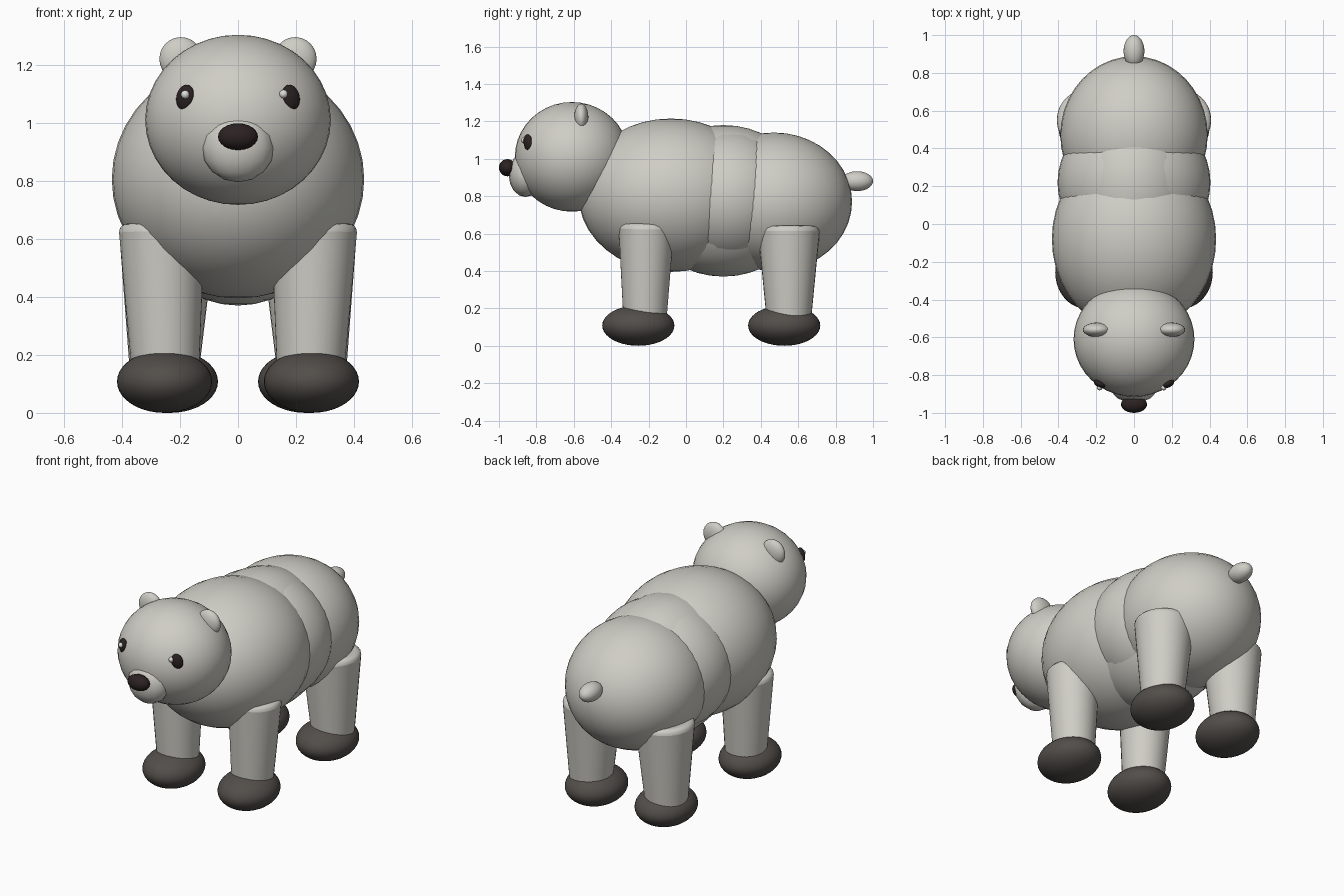
import bpy
import math
from mathutils import Vector

cube = bpy.data.objects.get("Cube")
if cube:
    bpy.data.objects.remove(cube, do_unlink=True)


def material(name, rgb):
    m = bpy.data.materials.new(name)
    m.use_nodes = True
    color = (*rgb, 1)
    m.diffuse_color = color
    m.node_tree.nodes["Principled BSDF"].inputs["Base Color"].default_value = color
    return m


FUR = material("pale_grey_fur", (0.62, 0.61, 0.56))
PAW = material("dark_grey_paw", (0.085, 0.076, 0.068))
DARK = material("near_black", (0.025, 0.016, 0.016))
GLINT = material("eye_glint", (0.72, 0.72, 0.68))


def finish(name, mat):
    ob = bpy.context.object
    ob.name = name
    ob.data.materials.append(mat)
    bpy.ops.object.shade_smooth_by_angle(angle=math.radians(50))
    return ob


def ellipsoid(name, mat, center, radii, rot=(0, 0, 0), segments=40):
    bpy.ops.mesh.primitive_uv_sphere_add(segments=segments, ring_count=segments // 2,
                                         location=center, rotation=rot)
    bpy.context.object.scale = radii
    return finish(name, mat)


def leg(name, bottom, top, r_bottom, r_top):
    # Tapered column with a softened upper rim
    bottom, top = Vector(bottom), Vector(top)
    axis = top - bottom
    bpy.ops.mesh.primitive_cone_add(vertices=32, radius1=r_bottom, radius2=r_top,
                                    depth=axis.length, location=(bottom + top) / 2,
                                    rotation=axis.to_track_quat('Z', 'Y').to_euler())
    ob = finish(name, FUR)
    bevel = ob.modifiers.new("soft_rim", 'BEVEL')
    bevel.width = 0.03
    bevel.segments = 3
    bevel.limit_method = 'ANGLE'
    return ob


# Body: overlapping rounded masses
ellipsoid("chest", FUR, (0, -0.08, 0.805), (0.435, 0.495, 0.41))
ellipsoid("belly", FUR, (0, 0.2, 0.775), (0.36, 0.45, 0.405))
ellipsoid("waist", FUR, (0, 0.22, 0.79), (0.405, 0.385, 0.375))
ellipsoid("rump", FUR, (0, 0.47, 0.77), (0.39, 0.418, 0.37))
ellipsoid("tail", FUR, (0, 0.915, 0.88), (0.055, 0.085, 0.053))

# Head
ellipsoid("head", FUR, (0, -0.61, 1.01), (0.32, 0.305, 0.293))
ellipsoid("muzzle", FUR, (0, -0.858, 0.915), (0.125, 0.09, 0.12), segments=16)
ellipsoid("nose", DARK, (0, -0.955, 0.952), (0.069, 0.045, 0.046), segments=24)

# Paired parts
for side, s in (("left", 1), ("right", -1)):
    ellipsoid(f"{side}_ear", FUR, (s * 0.197, -0.56, 1.22), (0.074, 0.038, 0.075), segments=24)
    ellipsoid(f"{side}_eye", DARK, (s * 0.182, -0.845, 1.087), (0.033, 0.02, 0.045),
              rot=(0, s * -0.25, s * 0.5), segments=20)
    leg(f"{side}_front_leg", (s * 0.249, -0.22, 0.1), (s * 0.263, -0.212, 0.655), 0.113, 0.15)
    leg(f"{side}_hind_leg", (s * 0.255, 0.55, 0.1), (s * 0.243, 0.55, 0.64), 0.115, 0.168)
    ellipsoid(f"{side}_front_paw", PAW, (s * 0.253, -0.255, 0.108), (0.164, 0.193, 0.108))
    ellipsoid(f"{side}_hind_paw", PAW, (s * 0.235, 0.525, 0.108), (0.166, 0.193, 0.108))

# Eye glints, both shifted to the same side
ellipsoid("left_glint", GLINT, (0.157, -0.866, 1.099), (0.015, 0.015, 0.015), segments=12)
ellipsoid("right_glint", GLINT, (-0.182, -0.866, 1.097), (0.015, 0.015, 0.015), segments=12)
